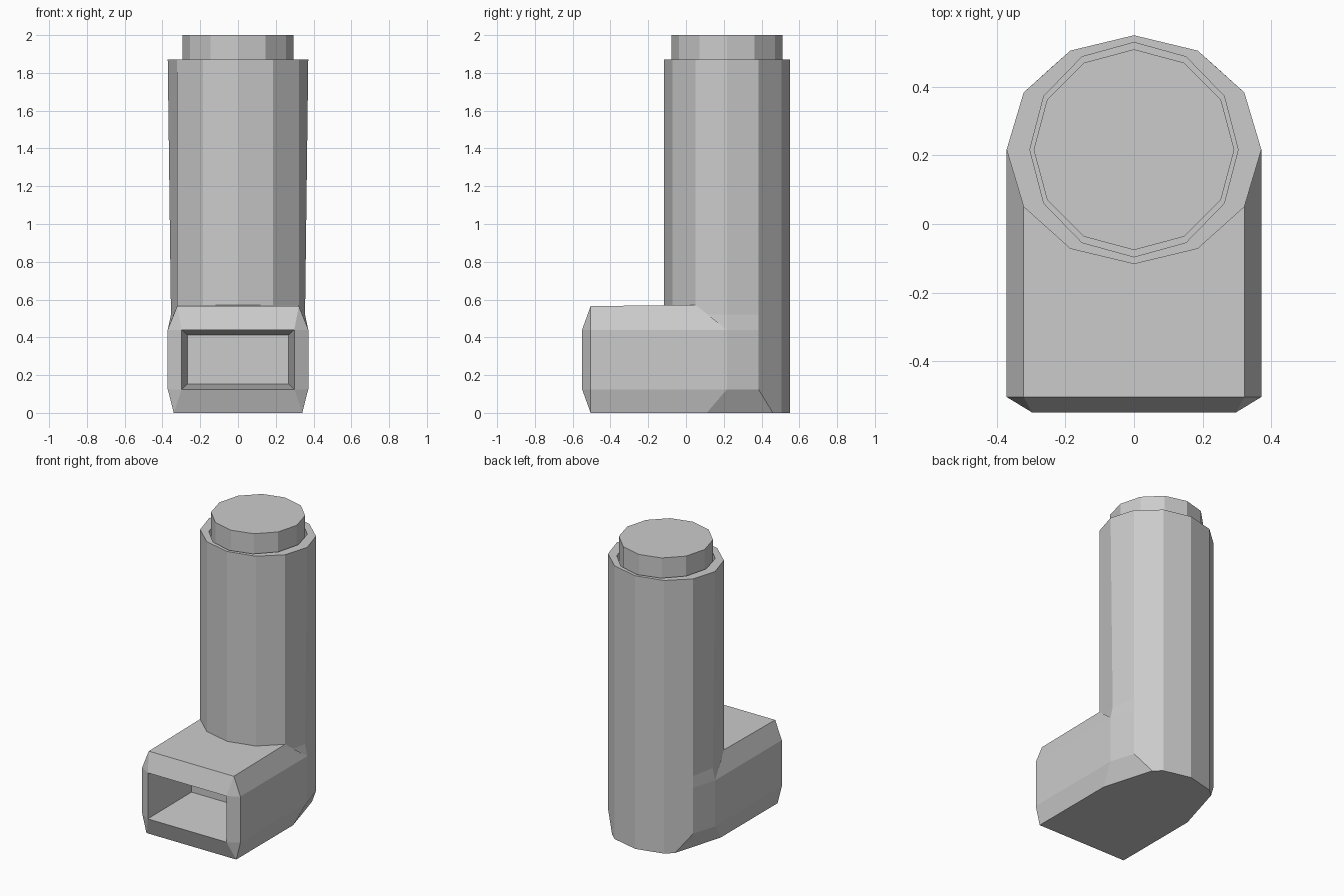
import bpy, bmesh, math

if "Cube" in bpy.data.objects:
    bpy.data.objects.remove(bpy.data.objects["Cube"])

CY = 0.217  # tube axis


def ring(rx, ry, z, side=None):
    """Twelve-sided ring around the tube axis; side overrides the x of the two side points."""
    pts = []
    for i in range(12):
        a = math.radians(30 * i)
        x, y = rx * math.cos(a), ry * math.sin(a)
        if side and i in (0, 6):
            x = math.copysign(side, x)
        pts.append((x, CY + y, z))
    return pts


def loft(name, loops, cap_start=True, cap_end=True):
    """Skin a list of closed loops into one flat-shaded object."""
    bm = bmesh.new()
    rows = [[bm.verts.new(p) for p in loop] for loop in loops]
    n = len(rows[0])
    for a, b in zip(rows, rows[1:]):
        for i in range(n):
            j = (i + 1) % n
            bm.faces.new((a[i], a[j], b[j], b[i]))
    if cap_start:
        bm.faces.new(rows[0][::-1])
    if cap_end:
        bm.faces.new(rows[-1])
    bmesh.ops.remove_doubles(bm, verts=bm.verts, dist=0.0005)
    bmesh.ops.recalc_face_normals(bm, faces=bm.faces)
    me = bpy.data.meshes.new(name)
    bm.to_mesh(me)
    bm.free()
    ob = bpy.data.objects.new(name, me)
    bpy.context.collection.objects.link(ob)
    return ob


def mirrored(half):
    """Close a right-hand half section with its mirror image."""
    return half + [(-x, y, z) for x, y, z in reversed(half)]


# Tube: foot pulled in at the sides, slim waist above the mouthpiece, hollow top
RX, RY = 0.372, 0.334
foot = ring(RX, RY, 0)
for i, s in ((0, 1), (6, -1)):
    foot[i] = (s * 0.34, 0.11, 0)
for i, s in ((1, 1), (5, -1)):
    foot[i] = (s * 0.238, 0.46, 0)
loft("tube_body", [
    foot,
    ring(RX, RY, 0.125),
    ring(RX, RY, 0.44),
    ring(RX, RY, 0.52, side=0.355),
    ring(RX, RY, 1.87),
    ring(0.304, 0.313, 1.87),
    ring(0.304, 0.313, 0.7),
])

# Canister standing in the tube
loft("canister", [ring(0.293, 0.293, 0.7), ring(0.293, 0.293, 2.0)])


# Mouthpiece: chamfered shell, sharp front lip, tapered recess
def opening(x, y, z0, z1):
    return mirrored([(x, y, z0), (x, y, z0), (x, y, z1), (x, y, z1)])


loft("mouthpiece", [
    mirrored([(0.34, 0.11, 0), (RX, CY, 0.125), (RX, CY, 0.44), (0.322, 0.05, 0.572)]),
    mirrored([(0.34, -0.505, 0), (RX, -0.505, 0.125), (RX, -0.505, 0.44), (0.322, -0.505, 0.565)]),
    opening(0.298, -0.55, 0.125, 0.44),
], cap_start=False, cap_end=False)
loft("mouthpiece_recess", [
    opening(0.298, -0.55, 0.125, 0.44),
    opening(0.268, -0.12, 0.152, 0.413),
], cap_start=False, cap_end=False)

# Back wall of the recess, facing the front
bpy.ops.mesh.primitive_plane_add(size=1, location=(0, -0.12, 0.2825), rotation=(math.pi / 2, 0, 0))
wall = bpy.context.object
wall.name = "recess_back_wall"
wall.scale = (0.536, 0.261, 1)

# Turn the recess walls inward
me = bpy.data.objects["mouthpiece_recess"].data
me.flip_normals()
